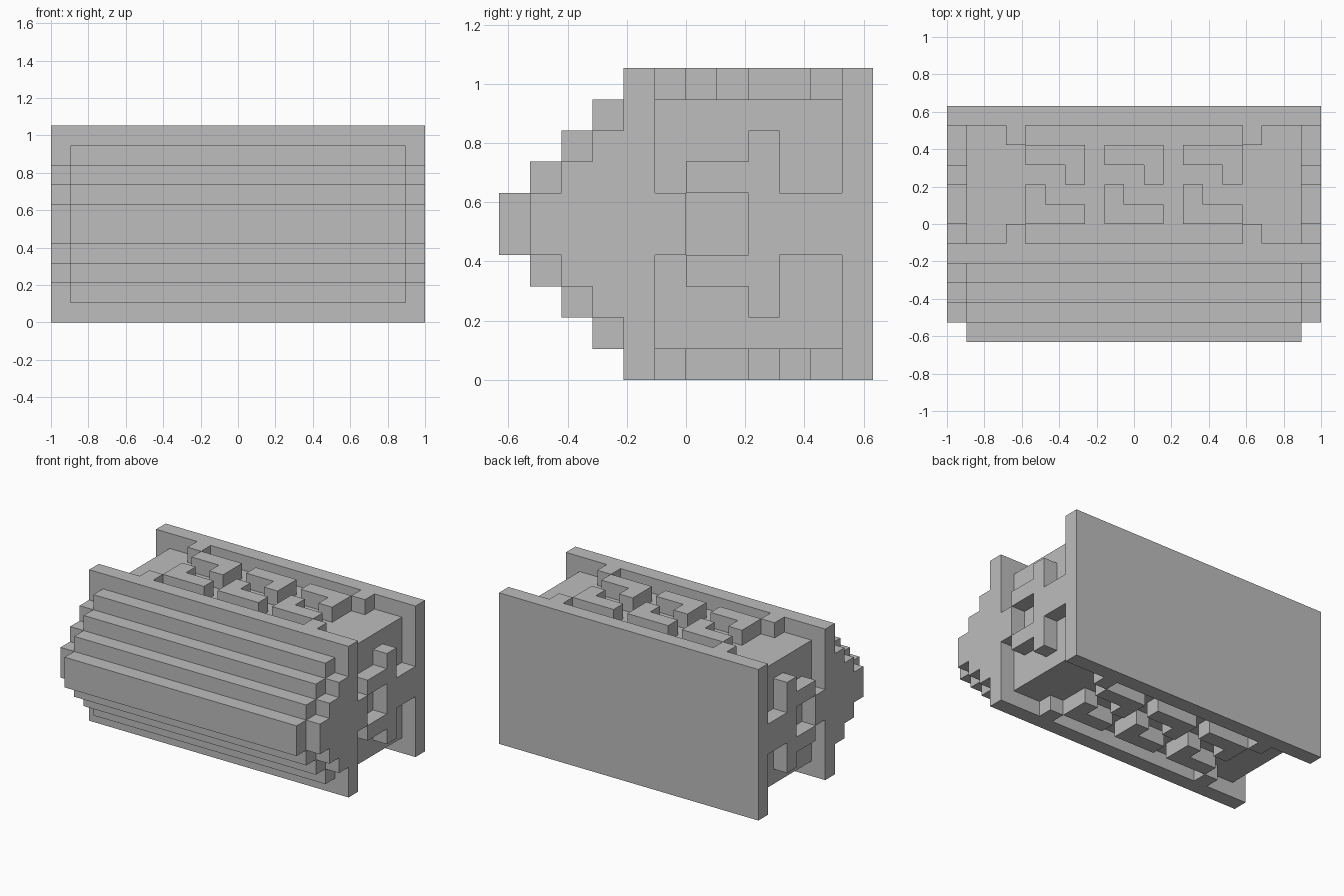
import bpy
import bmesh
from mathutils import Matrix, Vector

cube = bpy.data.objects.get("Cube")
if cube:
    bpy.data.objects.remove(cube, do_unlink=True)

U = 2 / 19                      # one grid step of the block design
GREY = (0.51, 0.51, 0.51, 1)

mat = bpy.data.materials.new("plain_grey")
mat.use_nodes = True
mat.diffuse_color = GREY
mat.node_tree.nodes["Principled BSDF"].inputs["Base Color"].default_value = GREY

# Grid space is centred on the block; lift it to stand on the ground
TO_WORLD = Matrix.Translation((0, 0, 5 * U)) @ Matrix.Scale(U, 4)


def prism(name, points, axis, start, end, turn=Matrix()):
    """Extrude a (y, z) profile along x, or an (x, y) profile along z."""
    def place(a, b):
        return Vector((start, a, b)) if axis == "x" else Vector((a, b, start))
    step = Vector((end - start, 0, 0)) if axis == "x" else Vector((0, 0, end - start))
    bm = bmesh.new()
    face = bm.faces.new([bm.verts.new(place(a, b)) for a, b in points])
    top = bmesh.ops.extrude_face_region(bm, geom=[face], use_keep_orig=True)
    moved = [v for v in top["geom"] if isinstance(v, bmesh.types.BMVert)]
    bmesh.ops.translate(bm, vec=step, verts=moved)
    bmesh.ops.transform(bm, matrix=TO_WORLD @ turn, verts=bm.verts)
    bmesh.ops.recalc_face_normals(bm, faces=bm.faces)
    mesh = bpy.data.meshes.new(name)
    bm.to_mesh(mesh)
    bm.free()
    mesh.materials.append(mat)
    obj = bpy.data.objects.new(name, mesh)
    bpy.context.collection.objects.link(obj)
    return obj


def rect(a0, a1, b0, b1):
    return [(a0, b0), (a1, b0), (a1, b1), (a0, b1)]


def with_mirror(half):
    """Close a profile given for z > 0 with its reflection below."""
    return half + [(y, -z) for y, z in reversed(half)]


def stairs(y, half_height, count):
    """Steps going forward and down, one grid unit each."""
    pts = []
    for i in range(count):
        pts += [(y - i, half_height - i), (y - i - 1, half_height - i)]
    return pts


# Main body and back plate
prism("core", rect(-1, 5, -4, 4), "x", -8.5, 8.5)
prism("back_plate", rect(5, 6, -5, 5), "x", -9.5, 9.5)

# Front plate with full-width steps, then the slightly shorter tread layer
prism("front_plate", with_mirror([(-1, 5), (-2, 5)] + stairs(-2, 3, 3)), "x", -9.5, 9.5)
prism("front_treads", with_mirror(stairs(-2, 4, 4)), "x", -8.5, 8.5)

# Raised fretwork on both ends
bracket = with_mirror([(2, 1), (0, 1), (0, 2), (2, 2), (2, 3), (3, 3), (3, 1), (5, 1)])
for side, sign in (("left", 1), ("right", -1)):
    prism(f"end_bracket_{side}", bracket, "x", sign * 8.5, sign * 9.5)
    prism(f"end_tab_{side}", rect(-1, 0, -1, 1), "x", sign * 8.5, sign * 9.5)

# Raised key pattern on the top, repeated below by a half turn about y
hook = [(-1.5, 4), (1.5, 4), (1.5, 2), (0.5, 2), (0.5, 3), (-1.5, 3)]
for level, turn in (("top", Matrix()), ("bottom", Matrix.Rotation(3.14159265, 4, "Y"))):
    for n, x in enumerate((-4, 0, 4), 1):
        back = [(x + a, b) for a, b in hook]
        front = [(x - a, 4 - b) for a, b in hook]
        prism(f"{level}_back_hook_{n}", back, "z", 4, 5, turn)
        prism(f"{level}_front_hook_{n}", front, "z", 4, 5, turn)
    for n, x in enumerate((-6.5, 5.5), 1):
        prism(f"{level}_back_tab_{n}", rect(x, x + 1, 4, 5), "z", 4, 5, turn)
        prism(f"{level}_front_tab_{n}", rect(x, x + 1, -1, 0), "z", 4, 5, turn)
